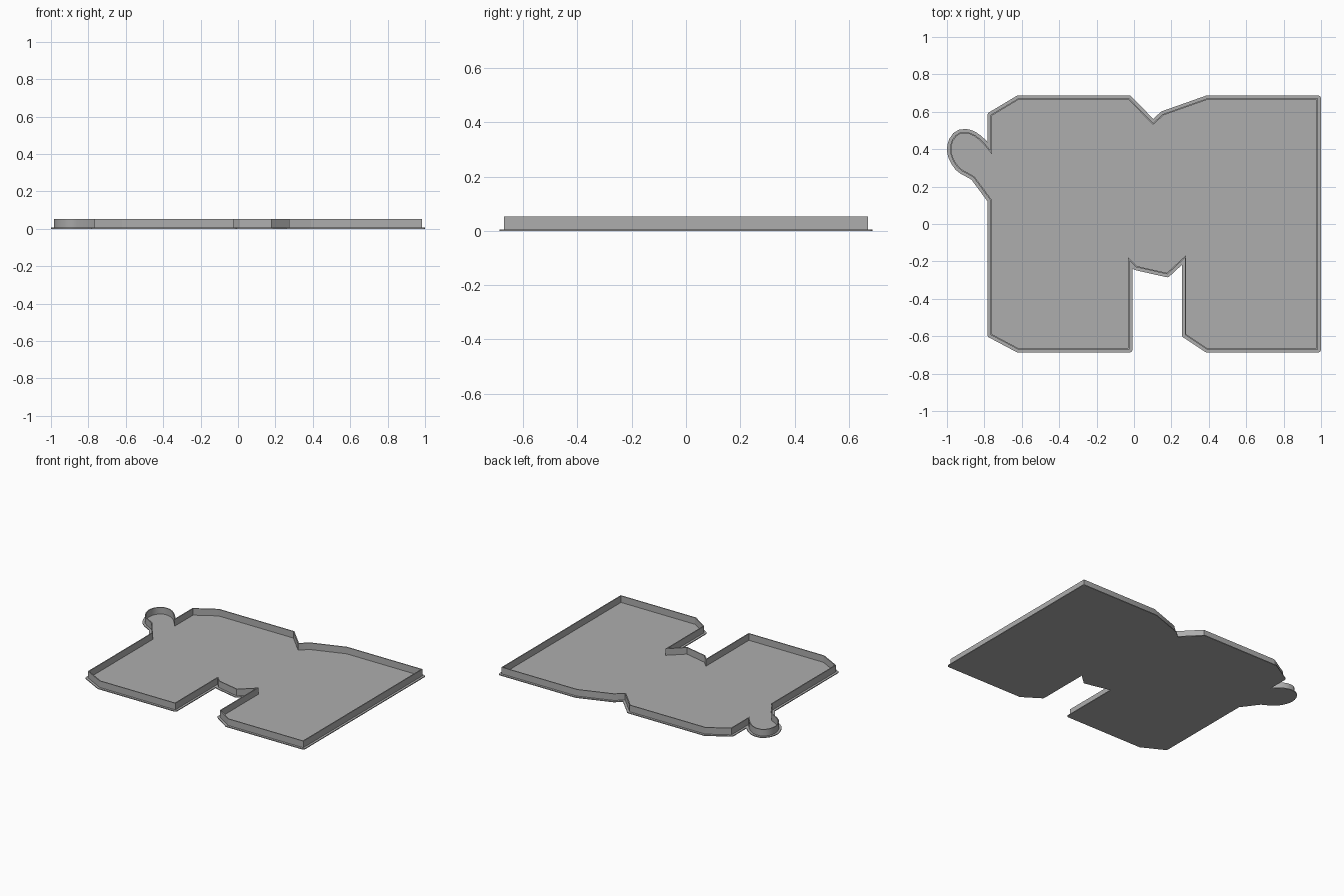
import bpy, bmesh, math
from mathutils import Vector

if "Cube" in bpy.data.objects:
    bpy.data.objects.remove(bpy.data.objects["Cube"])

BASE_T, WALL_H, WALL_T, LIP = 0.006, 0.053, 0.007, 0.016

grey = bpy.data.materials.new("grey")
grey.diffuse_color = (0.42, 0.42, 0.42, 1)
grey.use_nodes = True
grey.node_tree.nodes["Principled BSDF"].inputs["Base Color"].default_value = grey.diffuse_color

# outer line of the upright wall, counter-clockwise
right_side = [(0.984, -0.671), (0.984, 0.671)]
back_side = [(0.39, 0.671), (0.155, 0.588), (0.102, 0.54), (-0.026, 0.671),
             (-0.62, 0.671), (-0.767, 0.583)]
tab = [(-0.767, 0.393), (-0.80, 0.433), (-0.825, 0.457), (-0.85, 0.475),
       (-0.875, 0.487), (-0.90, 0.492), (-0.93, 0.489), (-0.955, 0.474),
       (-0.973, 0.448), (-0.982, 0.42), (-0.984, 0.39), (-0.977, 0.36),
       (-0.963, 0.33), (-0.943, 0.302), (-0.917, 0.281), (-0.89, 0.267),
       (-0.858, 0.249), (-0.767, 0.126)]
front_side = [(-0.767, -0.593), (-0.62, -0.671), (-0.024, -0.671)]
notch = [(-0.024, -0.197), (0.010, -0.231), (0.178, -0.269), (0.272, -0.182),
         (0.272, -0.593), (0.39, -0.671)]
outline = [Vector(p) for p in right_side + back_side + tab + front_side + notch]


def offset(pts, d, rounded=False):
    """Shift a closed line outward by d; rounded gives convex corners an arc."""
    out = []
    for i, p in enumerate(pts):
        a = (p - pts[i - 1]).normalized()
        b = (pts[(i + 1) % len(pts)] - p).normalized()
        na, nb = Vector((a.y, -a.x)), Vector((b.y, -b.x))
        turn = math.atan2(a.x * b.y - a.y * b.x, a.dot(b))
        if rounded and turn > 0.5:
            start = math.atan2(na.y, na.x)
            for k in range(5):
                t = start + turn * k / 4
                out.append(p + d * Vector((math.cos(t), math.sin(t))))
        else:
            out.append(p + (na + nb) * (d / (1 + na.dot(nb))))
    return out


def finish(name, bm):
    bmesh.ops.recalc_face_normals(bm, faces=bm.faces)
    me = bpy.data.meshes.new(name)
    bm.to_mesh(me)
    bm.free()
    me.materials.append(grey)
    ob = bpy.data.objects.new(name, me)
    bpy.context.collection.objects.link(ob)
    bpy.ops.object.select_all(action='DESELECT')
    ob.select_set(True)
    bpy.context.view_layer.objects.active = ob
    bpy.ops.object.shade_smooth_by_angle(angle=math.radians(25))


def ring(bm, pts, z):
    return [bm.verts.new((p.x, p.y, z)) for p in pts]


def bridge(bm, a, b):
    for i in range(len(a)):
        j = (i + 1) % len(a)
        bm.faces.new((a[i], a[j], b[j], b[i]))


# thin floor plate with a lip outside the wall
bm = bmesh.new()
edge = offset(outline, LIP, rounded=True)
low, high = ring(bm, edge, 0), ring(bm, edge, BASE_T)
bridge(bm, low, high)
bm.faces.new(low)
bm.faces.new(high)
finish("floor_plate", bm)

# upright wall standing on the floor
bm = bmesh.new()
inner = offset(outline, -WALL_T)
loops = [ring(bm, line, z) for line, z in
         ((outline, BASE_T), (outline, WALL_H), (inner, WALL_H), (inner, BASE_T))]
for k in range(4):
    bridge(bm, loops[k], loops[(k + 1) % 4])
finish("rim_wall", bm)
